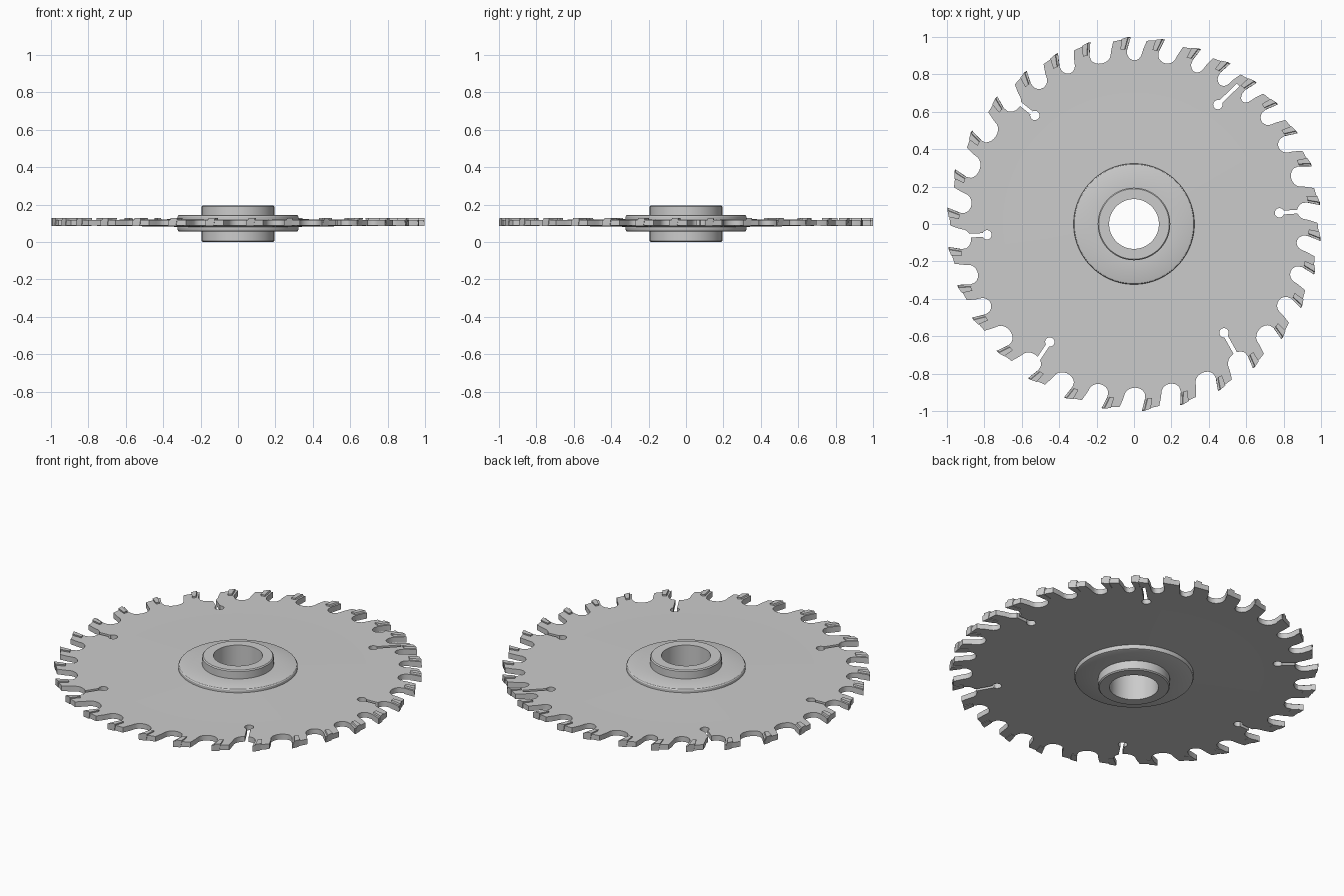
import bpy, bmesh, math
from mathutils import Vector

if "Cube" in bpy.data.objects:
    bpy.data.objects.remove(bpy.data.objects["Cube"])

# Tooth tip angles, clockwise; spacing is slightly uneven
TIPS = [91, 80.5, 69, 59, 49, 39.7, 29, 18, 5.8, -5.2, -15.7, -26.7, -38, -50.5, -63.3,
        -75.7, -87.6, -100, -112, -124.5, -137.3, -150, -161, -173, -185, -197, -210,
        -223, -235, -246, -256.5]
Z0, Z1 = 0.087, 0.118
BACK = 5.5  # angular length of each tooth back


def polar(a, r, z=0.0):
    a = math.radians(a)
    return Vector((r * math.cos(a), r * math.sin(a), z))


def make_object(name, bm):
    bmesh.ops.recalc_face_normals(bm, faces=bm.faces)
    me = bpy.data.meshes.new(name)
    bm.to_mesh(me)
    bm.free()
    ob = bpy.data.objects.new(name, me)
    bpy.context.collection.objects.link(ob)
    return ob


def loft(bm, lower, upper):
    """Closed solid between two matching outlines."""
    lo = [bm.verts.new(p) for p in lower]
    hi = [bm.verts.new(p) for p in upper]
    bm.faces.new(lo[::-1])
    bm.faces.new(hi)
    for k in range(len(lo)):
        n = (k + 1) % len(lo)
        bm.faces.new([lo[k], lo[n], hi[n], hi[k]])


def prism(name, points, z0, z1):
    bm = bmesh.new()
    loft(bm, [(p.x, p.y, z0) for p in points], [(p.x, p.y, z1) for p in points])
    return make_object(name, bm)


def activate(ob):
    bpy.ops.object.select_all(action='DESELECT')
    ob.select_set(True)
    bpy.context.view_layer.objects.active = ob


def smooth(ob):
    activate(ob)
    bpy.ops.object.shade_smooth_by_angle(angle=math.radians(30))


def cut(target, points):
    tool = prism("cutter", points, -0.1, 0.3)
    tool.hide_render = True
    mod = target.modifiers.new("cut", 'BOOLEAN')
    mod.operation = 'DIFFERENCE'
    mod.solver = 'EXACT'
    mod.object = tool
    activate(target)
    bpy.ops.object.modifier_apply(modifier=mod.name)
    bpy.data.objects.remove(tool)


# Blade plate: sloping tooth backs, hooked faces and rounded gullets
outline = []
for i, tip in enumerate(TIPS):
    gap = (tip - TIPS[(i + 1) % len(TIPS)]) % 360
    outline += [polar(tip + BACK, 0.982), polar(tip + 0.4 * BACK, 0.989),
                polar(tip, 0.999), polar(tip + 1.3, 0.935)]
    # gullet: half ellipse between the tooth face and the next tooth back
    start, end = tip + 1.4, tip - gap + BACK + 1.3
    mid, half = (start + end) / 2, (start - end) / 2
    for k in range(1, 10):
        t = math.pi * k / 10
        outline.append(polar(mid + half * math.cos(t), 0.92 - 0.045 * math.sin(t)))
    outline.append(polar(end - 0.3, 0.935))
plate = prism("blade_plate", outline, Z0, Z1)

# Bore opening in the plate
cut(plate, [polar(i * 7.5, 0.2) for i in range(48)])

# Keyhole expansion slots: hole angle, hole radius, mouth angle
for a, r, b in [(54.9, 0.78, 53.2), (4.4, 0.78, 4.3), (-50.4, 0.755, -52.4),
                (-125.5, 0.775, -125.2), (-175.8, 0.788, -176), (132.4, 0.786, 133.8)]:
    hole, mouth = polar(a, r), polar(b, 0.93)
    d = (mouth - hole).normalized()
    side = Vector((-d.y, d.x, 0))
    pts = []
    for k in range(21):
        t = math.radians(24 + 312 * k / 20)
        pts.append(hole + 0.025 * (math.cos(t) * d + math.sin(t) * side))
    pts += [mouth - 0.0102 * side, mouth + 0.0102 * side]
    cut(plate, pts)
smooth(plate)

# Cutting tips: small blocks with a slanted front face
bm = bmesh.new()
for tip in TIPS:
    rings = [[polar(tip + o, r, z) for o, r in
              [(s, 1.0), (2.4 + s / 2, 0.991), (3.0 + s / 2, 0.935), (1.2 + s, 0.935)]]
             for z, s in [(0.084, 0.0), (0.127, 0.9)]]
    loft(bm, *rings)
make_object("cutting_tips", bm)

# Hub, clamping flange and faint conical plate centre, turned as one profile
upper = [(0.133, 0.195), (0.188, 0.195), (0.194, 0.189), (0.194, 0.145),
         (0.312, 0.145), (0.319, 0.142), (0.323, 0.136), (0.323, 0.122), (0.72, 0.1178)]
lower = [(0.72, 0.0872), (0.323, 0.081), (0.323, 0.066), (0.319, 0.058), (0.312, 0.055),
         (0.194, 0.055), (0.194, 0.006), (0.188, 0.0), (0.133, 0.0)]
bm = bmesh.new()
verts = [bm.verts.new((r, 0, z)) for r, z in upper + lower]
edges = [bm.edges.new((verts[i - 1], verts[i])) for i in range(len(verts))]
bmesh.ops.spin(bm, geom=verts + edges, cent=(0, 0, 0), axis=(0, 0, 1),
               angle=2 * math.pi, steps=96)
bmesh.ops.remove_doubles(bm, verts=bm.verts, dist=1e-5)
smooth(make_object("hub_and_flange", bm))
